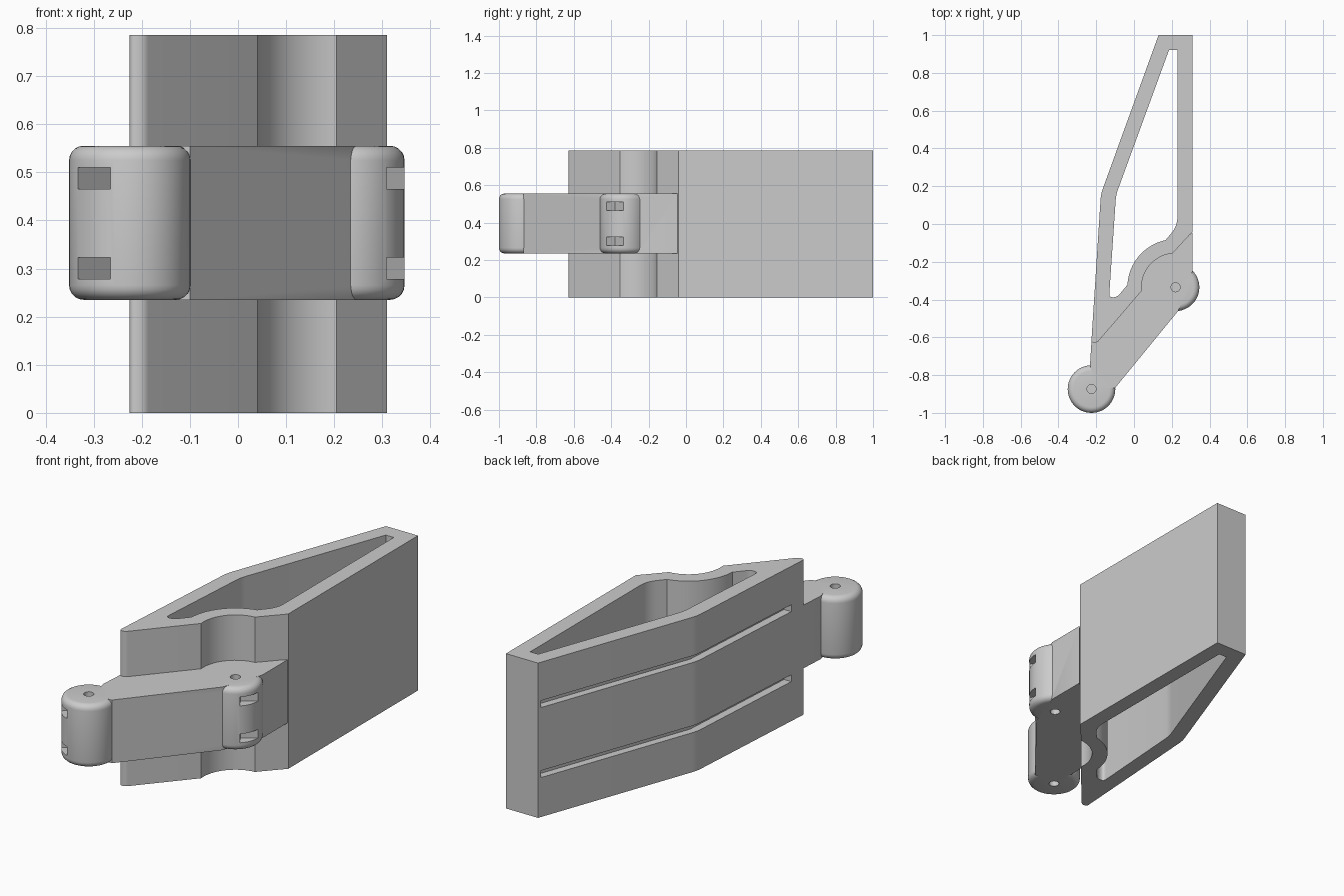
import bpy, bmesh
from math import cos, sin, radians
from mathutils import Vector

cube = bpy.data.objects.get("Cube")
if cube:
    bpy.data.objects.remove(cube, do_unlink=True)

grey = bpy.data.materials.new("plain grey")
grey.use_nodes = True
tone = (0.6, 0.6, 0.6, 1)
grey.diffuse_color = tone
grey.node_tree.nodes["Principled BSDF"].inputs["Base Color"].default_value = tone

BODY_TOP = 0.785
ARM_LOW, ARM_HIGH = 0.235, 0.555
PIVOT = (0.22, -0.335)      # hinge beside the body
TIP = (-0.225, -0.874)      # hinge at the free end


def arc(centre, radius, start, end, steps=20):
    angles = [radians(start + (end - start) * i / steps) for i in range(steps + 1)]
    return [(centre[0] + radius * cos(a), centre[1] + radius * sin(a)) for a in angles]


def rounded(points, steps=6):
    """Outline in which a third value on a point rounds that corner."""
    out = []
    for i, p in enumerate(points):
        if len(p) == 2:
            out.append(p)
            continue
        corner = Vector(p[:2])
        before = Vector(points[i - 1][:2]) - corner
        after = Vector(points[(i + 1) % len(points)][:2]) - corner
        a, b = corner + before.normalized() * p[2], corner + after.normalized() * p[2]
        for k in range(steps + 1):
            t = k / steps
            out.append(tuple(a * (1 - t) ** 2 + corner * 2 * t * (1 - t) + b * t * t))
    return out


def prism(name, outline, low, high, rim=0):
    bm = bmesh.new()
    face = bm.faces.new([bm.verts.new((x, y, low)) for x, y in outline])
    top = bmesh.ops.extrude_face_region(bm, geom=[face])["geom"]
    bmesh.ops.translate(bm, vec=(0, 0, high - low),
                        verts=[v for v in top if isinstance(v, bmesh.types.BMVert)])
    bmesh.ops.recalc_face_normals(bm, faces=bm.faces)
    if rim:
        edges = [e for e in bm.edges if abs(e.verts[0].co.z - e.verts[1].co.z) < 1e-5]
        bmesh.ops.bevel(bm, geom=edges, offset=rim, segments=5, profile=0.5, affect='EDGES')
    mesh = bpy.data.meshes.new(name)
    bm.to_mesh(mesh)
    bm.free()
    mesh.materials.append(grey)
    obj = bpy.data.objects.new(name, mesh)
    bpy.context.collection.objects.link(obj)
    return obj


def combine(target, others, operation):
    for other in others:
        other.hide_render = True
        mod = target.modifiers.new("cut", 'BOOLEAN')
        mod.operation, mod.object, mod.solver = operation, other, 'EXACT'
    graph = bpy.context.evaluated_depsgraph_get()
    mesh = bpy.data.meshes.new_from_object(target.evaluated_get(graph))
    target.modifiers.clear()
    target.data = mesh
    for other in others:
        bpy.data.objects.remove(other, do_unlink=True)


# Hollow body with a concave seat around the pivot
body = prism("body", rounded(
    [(0.13, 1), (-0.175, 0.16, 0.03), (-0.226, -0.628, 0.014), (-0.195, -0.628, 0.014)]
    + arc(PIVOT, 0.18, 186, 95) + [(0.31, -0.04), (0.31, 1)]), 0, BODY_TOP)
hollow = prism("hollow_cutter", rounded(
    [(0.23, 0.92), (0.185, 0.92), (-0.095, 0.155, 0.03), (-0.132, -0.388, 0.02),
     (-0.09, -0.388, 0.02)] + arc(PIVOT, 0.255, 177, 102) + [(0.23, -0.01, 0.05)]),
    -0.1, BODY_TOP + 0.1)

# Two long grooves along the bent side, just above and below the arm
groove_path = [(0.125, 0.985), (-0.175, 0.16), (-0.219, -0.53)]
groove = [(x - 0.05, y) for x, y in groove_path] + [(x + 0.04, y) for x, y in groove_path[::-1]]
grooves = [prism("groove_cutter", groove, z, z + 0.035) for z in (ARM_LOW - 0.035, ARM_HIGH)]
combine(body, [hollow] + grooves, 'DIFFERENCE')

# Arm reaching from the seat to the tip, joined with its two hinge barrels
arm = prism("hinge_arm", [(0.31, -0.045), (0.31, -0.25), (0.235, -0.459), (-0.1, -0.868),
                          (-0.2, -0.87), (-0.233, -0.747), (-0.222, -0.57)]
            + arc(PIVOT, 0.2, 183, 97), ARM_LOW, ARM_HIGH)
barrels = [prism("barrel", arc(c, 0.126, 0, 352.5, 47), ARM_LOW, ARM_HIGH, 0.03)
           for c in (PIVOT, TIP)]
combine(arm, barrels, 'UNION')

# Blind pin holes at both ends and small notches in the barrels
cutters = [prism("pin_cutter", arc(c, 0.024, 0, 345, 23), low, low + 0.2)
           for c in (PIVOT, TIP) for low in (ARM_LOW - 0.1, ARM_HIGH - 0.1)]
tip_notch = [(-0.338, -0.945), (-0.265, -0.863), (-0.265, -1.05), (-0.4, -1.05)]
pivot_notch = [(0.4, -0.425), (0.305, -0.425), (0.281, -0.38), (0.346, -0.335), (0.4, -0.335)]
for z in (0.278, 0.465):
    cutters += [prism("notch_cutter", n, z, z + 0.045) for n in (tip_notch, pivot_notch)]
combine(arm, cutters, 'DIFFERENCE')

# Smooth the curved walls, keep corners sharp
for obj in (body, arm):
    bpy.ops.object.select_all(action='DESELECT')
    obj.select_set(True)
    bpy.context.view_layer.objects.active = obj
    bpy.ops.object.shade_smooth_by_angle(angle=radians(25))
